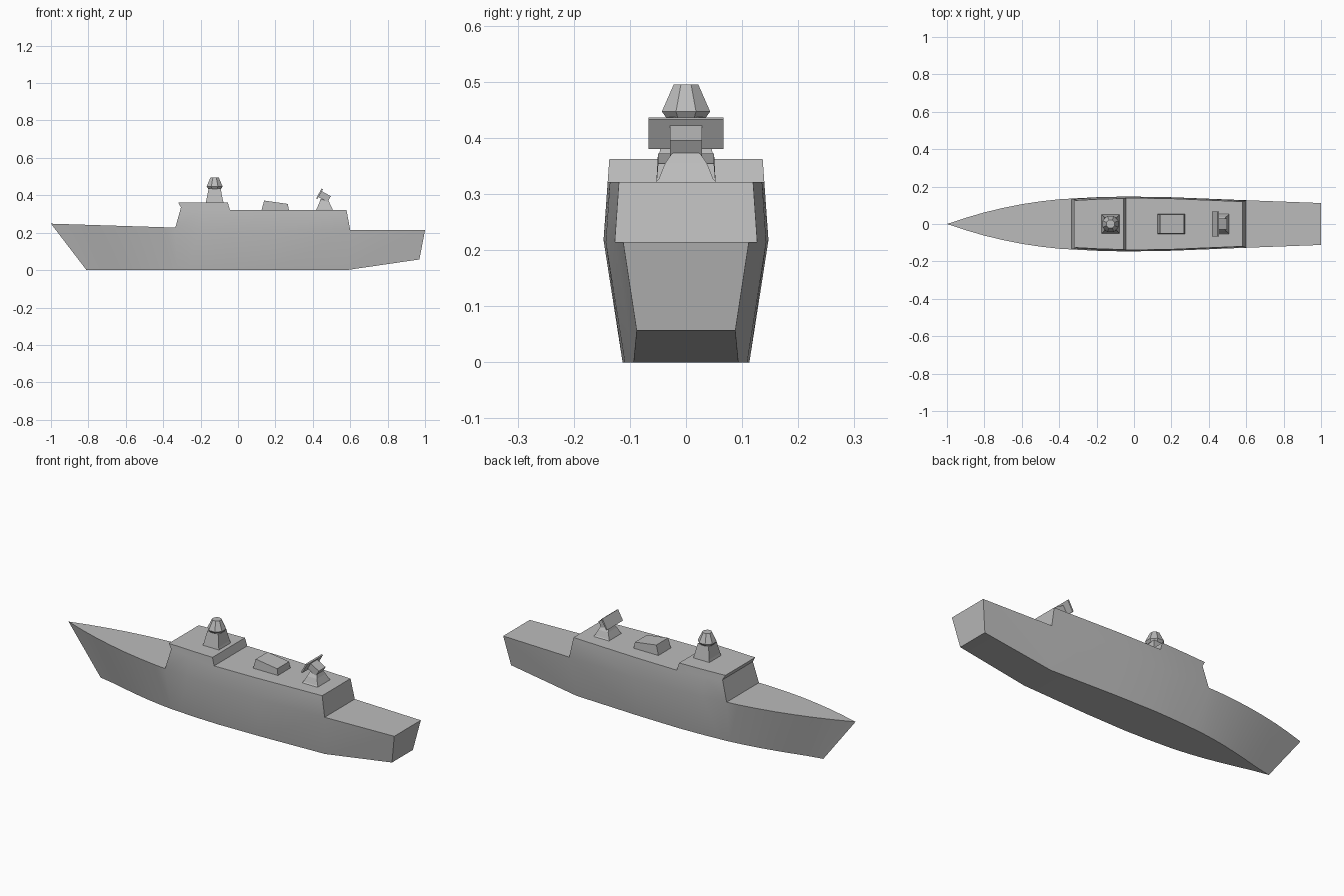
import bpy, bmesh, math
from mathutils import Matrix, Vector

cube = bpy.data.objects.get("Cube")
if cube:
    bpy.data.objects.remove(cube, do_unlink=True)

grey = bpy.data.materials.new("naval grey")
grey.use_nodes = True
colour = (0.5, 0.5, 0.5, 1)
grey.diffuse_color = colour
grey.node_tree.nodes["Principled BSDF"].inputs["Base Color"].default_value = colour


def finish(name, bm, smooth=False):
    """Weld, fix normals and link the mesh as an object."""
    bmesh.ops.remove_doubles(bm, verts=bm.verts, dist=0.0002)
    bmesh.ops.recalc_face_normals(bm, faces=bm.faces)
    mesh = bpy.data.meshes.new(name)
    bm.to_mesh(mesh)
    bm.free()
    mesh.materials.append(grey)
    obj = bpy.data.objects.new(name, mesh)
    bpy.context.collection.objects.link(obj)
    if smooth:
        bpy.ops.object.select_all(action='DESELECT')
        bpy.context.view_layer.objects.active = obj
        obj.select_set(True)
        bpy.ops.object.shade_smooth_by_angle(angle=math.radians(30))
    return obj


def loft(name, rings):
    """Closed solid through a stack of equal-length rings."""
    bm = bmesh.new()
    loops = [[bm.verts.new(p) for p in ring] for ring in rings]
    n = len(loops[0])
    for low, high in zip(loops, loops[1:]):
        for i in range(n):
            j = (i + 1) % n
            bm.faces.new((low[i], low[j], high[j], high[i]))
    bm.faces.new(loops[0])
    bm.faces.new(loops[-1])
    return finish(name, bm)


def rect(cx, z, hx, hy):
    return [(cx + sx * hx, sy * hy, z) for sx, sy in ((-1, -1), (1, -1), (1, 1), (-1, 1))]


# Hull and superstructure: half-width of the deck along the length
outline = [(-1, 0), (-.9, .033), (-.8, .062), (-.7, .086), (-.6, .106), (-.5, .121),
           (-.4, .132), (-.335, .136), (-.2, .143), (-.04, .147), (.2, .143),
           (.6, .127), (1, .112)]
FRONT, AFT = -.335, .6


def half_width(x):
    for (x0, w0), (x1, w1) in zip(outline, outline[1:]):
        if x <= x1:
            return w0 + (w1 - w0) * (x - x0) / (x1 - x0)
    return outline[-1][1]


def deck(x):
    return Vector((x, half_width(x), max(.214, .2167 - .0315 * x)))


def keel(x):
    top = deck(x)
    w = .113 * (top.y / .147) ** 1.3
    if x == 1:
        return Vector((.97, .088, .057))
    return Vector((x * .81 if x < 0 else min(x, .58), w, 0))


def wall(base_x, x, z):
    # Superstructure sides lean gently inward
    return Vector((x, half_width(base_x) - (z - .215) * .07, z))


hull = bmesh.new()


def face(points):
    hull.faces.new([hull.verts.new(p) for p in points])


def mirror(p):
    return Vector((p.x, -p.y, p.z))


def side(*points):
    face(points)
    face([mirror(p) for p in points])


def across(a, b):
    face([a, b, mirror(b), mirror(a)])


xs = [x for x, w in outline]
for a, b in zip(xs, xs[1:]):
    side(keel(a), keel(b), deck(b), deck(a))
    across(keel(a), keel(b))
    if b <= FRONT or a >= AFT:
        across(deck(a), deck(b))
across(keel(1), deck(1))

# Tall forward block and lower aft block
bridge = [(wall(FRONT, -.305, .335), wall(FRONT, -.32, .362)),
          (wall(-.2, -.2, .33), wall(-.2, -.19, .362)),
          (wall(-.04, -.043, .321), wall(-.04, -.055, .362))]
bases = [deck(x) for x in (FRONT, -.2, -.04)]
for i in range(2):
    (m0, t0), (m1, t1) = bridge[i], bridge[i + 1]
    side(bases[i], bases[i + 1], m1, m0)
    side(m0, m1, t1, t0)
    across(t0, t1)
across(bases[0], bridge[0][0])
across(*bridge[0])
across(*bridge[2])
low = [bridge[2][0], wall(.2, .2, .321), wall(AFT, .58, .321)]
for i, (a, b) in enumerate(((-.04, .2), (.2, AFT))):
    side(deck(a), deck(b), low[i + 1], low[i])
    across(low[i], low[i + 1])
across(deck(AFT), low[2])
finish("hull_and_superstructure", hull, smooth=True)

# Mast with an eight-sided sensor head
loft("mast", [rect(-.125, .36, .048, .05), rect(-.125, .375, .044, .047),
              rect(-.125, .437, .032, .034)])


def octagon(cx, z, apothem):
    r = apothem / math.cos(math.pi / 8)
    return [(cx + r * math.cos(math.pi * (i + .5) / 4),
             r * math.sin(math.pi * (i + .5) / 4), z) for i in range(8)]


loft("mast_head", [octagon(-.125, .434, .034), octagon(-.125, .447, .043),
                   octagon(-.125, .495, .022)])

# Deckhouse with a sloping roof
roof = [(x, y, .372 if x < .2 else .354) for x, y, z in rect(.203, 0, .063, .05)]
loft("deckhouse", [rect(.199, .318, .074, .053), roof])

# Aft pedestal with a rounded top
loft("radar_pedestal", [rect(.462, z, hx, hy) for z, hx, hy in (
    (.319, .046, .056), (.326, .043, .049), (.355, .029, .037),
    (.371, .023, .026), (.381, .02, .01))])

# Tilted radar panel and the housing behind it
tilt = Matrix.Translation((.436, 0, .408)) @ Matrix.Rotation(math.radians(29), 4, 'Y')
for name, offset, size in (("radar_panel", 0, (.008, .133, .06)),
                           ("radar_housing", .031, (.056, .057, .036))):
    bm = bmesh.new()
    bmesh.ops.create_cube(bm, size=1, matrix=tilt @ Matrix.Translation((offset, 0, 0))
                          @ Matrix.Diagonal((*size, 1)))
    finish(name, bm)
